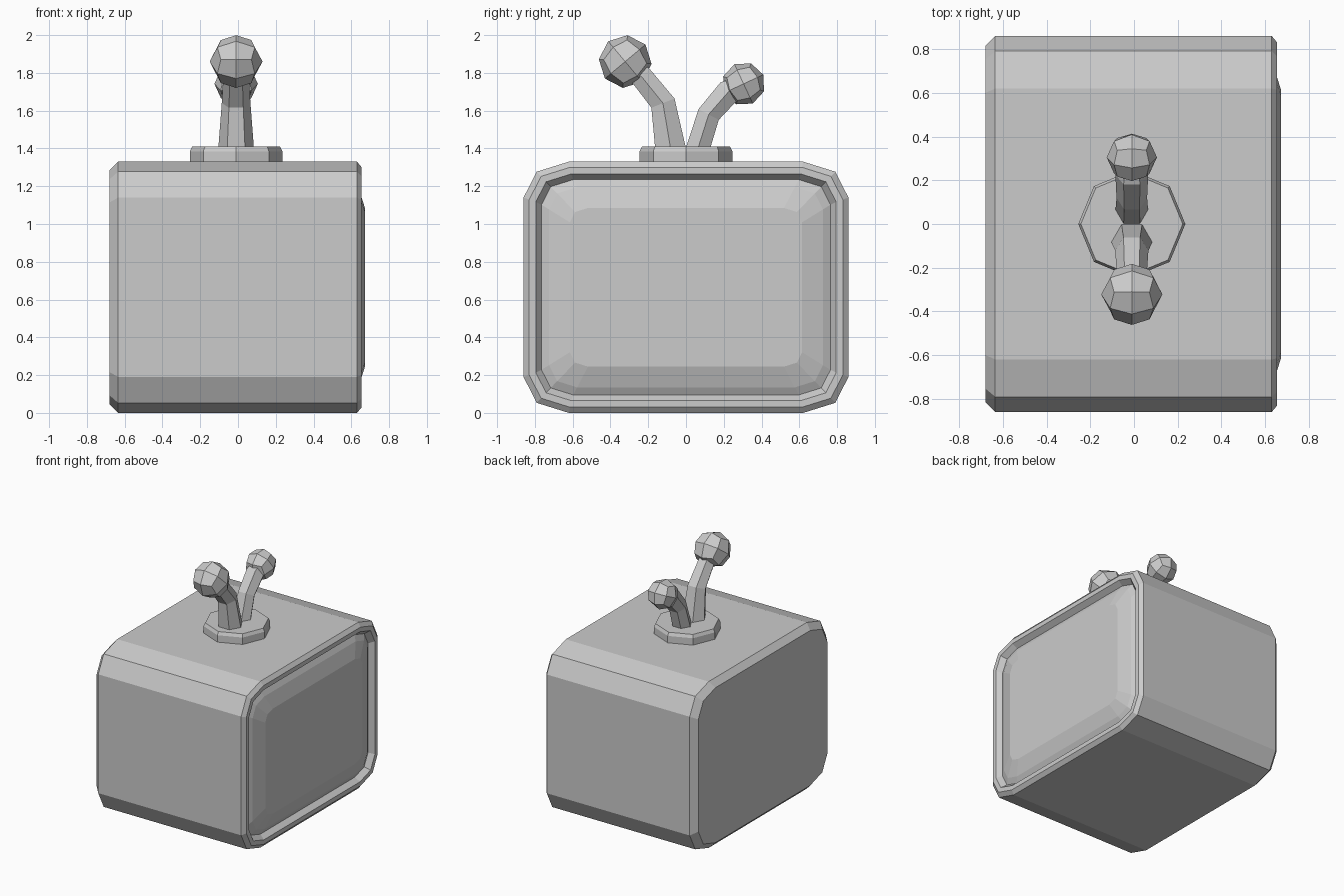
import bpy, bmesh, math
from mathutils import Vector, Matrix

if "Cube" in bpy.data.objects:
    bpy.data.objects.remove(bpy.data.objects["Cube"])


def finish(name, bm):
    bmesh.ops.recalc_face_normals(bm, faces=bm.faces)
    mesh = bpy.data.meshes.new(name)
    bm.to_mesh(mesh)
    bm.free()
    obj = bpy.data.objects.new(name, mesh)
    bpy.context.collection.objects.link(obj)
    return obj


def loft(name, rings):
    """Skin a list of equal-length point rings and cap both ends."""
    bm = bmesh.new()
    loops = [[bm.verts.new(p) for p in ring] for ring in rings]
    for a, b in zip(loops, loops[1:]):
        for i in range(len(a)):
            j = (i + 1) % len(a)
            bm.faces.new((a[i], a[j], b[j], b[i]))
    bm.faces.new(loops[0][::-1])
    bm.faces.new(loops[-1])
    return finish(name, bm)


def box_ring(x, inset, corner):
    """Rounded rectangle in the y-z plane, three points per corner."""
    hy, hz = 0.86 - inset, 0.665 - inset
    ry, rz = 0.24 * corner, 0.19 * corner
    quarter = [(hy, hz - rz), (hy - ry * 0.29, hz - rz * 0.28), (hy - ry, hz)]
    pts = quarter + [(-y, z) for y, z in reversed(quarter)]
    pts += [(-y, -z) for y, z in pts]
    return [(x, y, z + 0.665) for y, z in pts]


# Cabinet with chamfered back, front rim, groove and bulging screen
loft("television_cabinet", [box_ring(*r) for r in (
    (-0.68, 0.045, 0.90),
    (-0.635, 0.0, 1.0),
    (0.63, 0.0, 1.0),
    (0.655, 0.03, 0.90),
    (0.655, 0.065, 0.78),
    (0.615, 0.095, 0.70),
    (0.637, 0.135, 0.62),
    (0.672, 0.245, 0.40),
)])

# Octagonal antenna base
CX = -0.01
loft("antenna_base", [
    [(CX + r * math.cos(i * math.pi / 4), r * math.sin(i * math.pi / 4), z)
     for i in range(8)]
    for r, z in ((0.245, 1.32), (0.245, 1.385), (0.233, 1.41))])


# Bent antenna stalks ending in faceted balls
def antenna(side, path, ball, radius, tilt):
    pts = [Vector((CX, y, z)) for y, z, r in path]
    rings = []
    for i, p in enumerate(pts):
        d = (pts[min(i + 1, len(pts) - 1)] - pts[max(i - 1, 0)]).normalized()
        if i == 0:
            d = Vector((0, 0, 1))
        u = Vector((1, 0, 0))
        v = d.cross(u)
        r = path[i][2]
        rings.append([p + r * (math.cos(a) * u + math.sin(a) * v)
                      for a in (k * math.pi / 3 for k in range(6))])
    loft(side + "_antenna_stalk", rings)

    bm = bmesh.new()
    bmesh.ops.create_cube(bm, size=2)
    bmesh.ops.subdivide_edges(bm, edges=bm.edges[:], cuts=1, use_grid_fill=True)
    for v in bm.verts:
        v.co = v.co.normalized() * radius
    bm.transform(Matrix.Translation((CX, *ball))
                 @ Matrix.Rotation(math.radians(tilt), 4, 'X'))
    finish(side + "_antenna_ball", bm)


antenna("front", [(-0.08, 1.39, 0.095), (-0.122, 1.64, 0.076),
                  (-0.235, 1.78, 0.068), (-0.30, 1.84, 0.065)],
        (-0.322, 1.86), 0.14, 40)
antenna("rear", [(0.06, 1.39, 0.075), (0.12, 1.58, 0.07),
                 (0.225, 1.70, 0.075), (0.29, 1.735, 0.06)],
        (0.305, 1.742), 0.115, 25)
